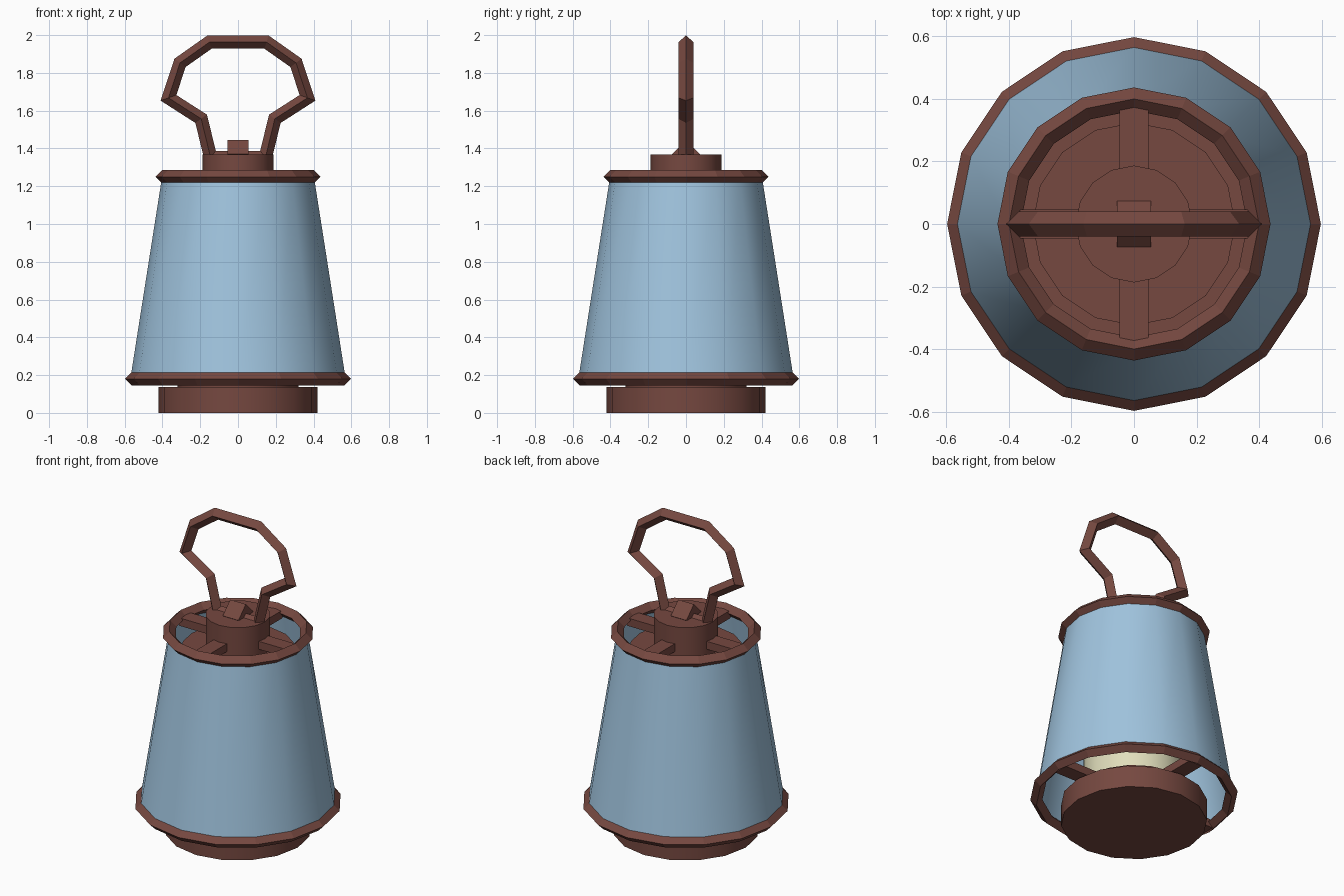
import bpy, bmesh, math
from mathutils import Vector

if "Cube" in bpy.data.objects:
    bpy.data.objects.remove(bpy.data.objects["Cube"])

SIDES = 16


def material(name, rgb):
    m = bpy.data.materials.new(name)
    m.diffuse_color = (*rgb, 1)
    m.use_nodes = True
    m.node_tree.nodes["Principled BSDF"].inputs["Base Color"].default_value = m.diffuse_color
    return m


BROWN = material("red brown metal", (0.18, 0.065, 0.051))
BLUE = material("pale blue shade", (0.35, 0.55, 0.73))
CREAM = material("cream lamp", (0.75, 0.73, 0.50))


def finish(name, bm, mat, smooth=False, fix=True):
    if fix:
        bmesh.ops.recalc_face_normals(bm, faces=bm.faces)
    me = bpy.data.meshes.new(name)
    bm.to_mesh(me)
    bm.free()
    me.materials.append(mat)
    ob = bpy.data.objects.new(name, me)
    bpy.context.collection.objects.link(ob)
    if smooth:
        bpy.ops.object.select_all(action='DESELECT')
        ob.select_set(True)
        bpy.context.view_layer.objects.active = ob
        bpy.ops.object.shade_smooth_by_angle(angle=math.radians(30))
    return ob


def lathe(name, profile, mat, closed=False, caps=False, smooth=False):
    """Revolve (radius, z) points, listed bottom to top, around z."""
    bm = bmesh.new()
    rings = [[bm.verts.new((r * math.cos(2 * math.pi * i / SIDES),
                            r * math.sin(2 * math.pi * i / SIDES), z))
              for i in range(SIDES)] for r, z in profile]
    pairs = list(zip(rings, rings[1:]))
    if closed:
        pairs.append((rings[-1], rings[0]))
    for a, b in pairs:
        for i in range(SIDES):
            j = (i + 1) % SIDES
            bm.faces.new((a[i], a[j], b[j], b[i]))
    if caps:
        bm.faces.new(rings[0][::-1])
        bm.faces.new(rings[-1])
    return finish(name, bm, mat, smooth, fix=closed or caps)


def box(name, center, size, mat, tilt=0, turn=0):
    bm = bmesh.new()
    bmesh.ops.create_cube(bm, size=1)
    for v in bm.verts:
        v.co = Vector([a * b for a, b in zip(v.co, size)])
    ob = finish(name, bm, mat)
    ob.location = center
    ob.rotation_euler = (tilt, 0, turn)
    return ob


def diamond_ring(name, r, z, s):
    return lathe(name, [(r, z - s), (r + s, z), (r, z + s), (r - s, z)],
                 BROWN, closed=True)


# Base, with a narrower socket holding the lamp
lathe("base", [(0.42, 0), (0.42, 0.137)], BROWN, caps=True, smooth=True)
lathe("lamp_socket", [(0.32, 0.13), (0.32, 0.20)], BROWN, caps=True, smooth=True)

# Glowing lamp and its lid
lathe("lamp", [(0.29, 0.19), (0.29, 1.10)], CREAM, caps=True, smooth=True)
lathe("lamp_lid", [(0.325, 1.08), (0.325, 1.16)], BROWN, caps=True, smooth=True)

# Shade and its two rims
lathe("shade", [(0.57, 0.18), (0.402, 1.25)], BLUE, smooth=True)
diamond_ring("bottom_rim", 0.563, 0.18, 0.035)
diamond_ring("top_rim", 0.40, 1.25, 0.037)

# Spokes joining the rims to the middle
for k in range(4):
    a = k * math.pi / 2
    c, s = math.cos(a), math.sin(a)
    box("top_spoke", (0.26 * c, 0.26 * s, 1.235), (0.24, 0.094, 0.05), BROWN, turn=a)
    box("bottom_spoke", (0.42 * c, 0.42 * s, 0.175), (0.26, 0.094, 0.05), BROWN, turn=a)

# Cap and the diamond bar that clamps the handle
lathe("cap", [(0.187, 1.14), (0.187, 1.367)], BROWN, caps=True, smooth=True)
box("handle_clamp", (0, 0, 1.37), (0.11, 0.105, 0.105), BROWN, tilt=math.pi / 4)

# Handle: closed mirrored loop swept with a diamond section and mitred corners
half = [(0.145, 1.352), (0.195, 1.557), (0.368, 1.668), (0.307, 1.853), (0.151, 1.963)]
path = [Vector(p) for p in half] + [Vector((-x, z)) for x, z in reversed(half)]
bm = bmesh.new()
sections = []
n = len(path)
for i, p in enumerate(path):
    d0 = (p - path[i - 1]).normalized()
    d1 = (path[(i + 1) % n] - p).normalized()
    n0, n1 = Vector((d0.y, -d0.x)), Vector((d1.y, -d1.x))
    m = (n0 + n1).normalized()
    m *= 0.035 / max(m.dot(n0), 0.5)
    sections.append([bm.verts.new(v) for v in (
        (p.x + m.x, 0, p.y + m.y), (p.x, 0.04, p.y),
        (p.x - m.x, 0, p.y - m.y), (p.x, -0.04, p.y))])
for i in range(n):
    a, b = sections[i], sections[(i + 1) % n]
    for j in range(4):
        k = (j + 1) % 4
        bm.faces.new((a[j], a[k], b[k], b[j]))
finish("handle", bm, BROWN)
